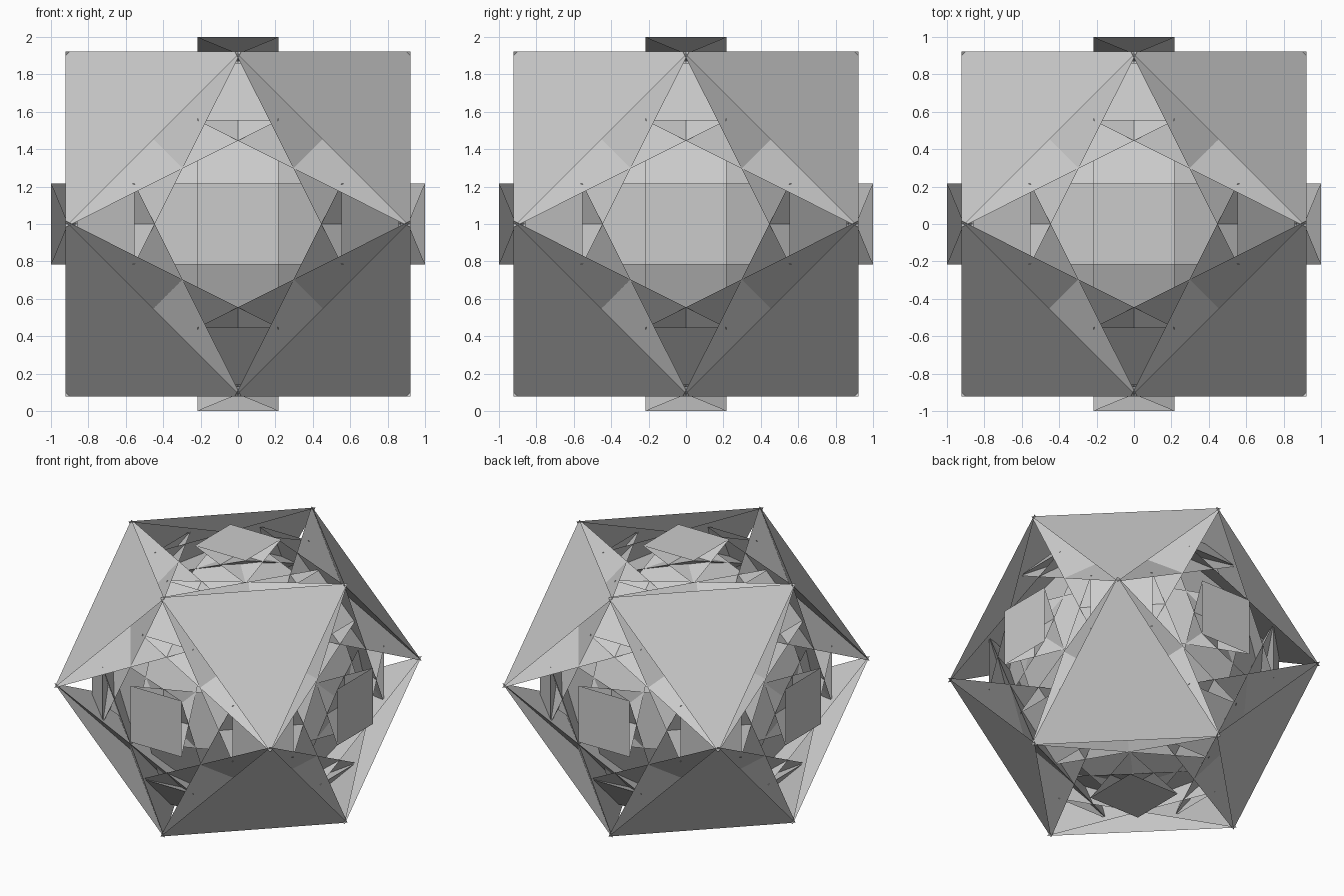
import bpy, bmesh
from itertools import permutations, product
from mathutils import Vector

if "Cube" in bpy.data.objects:
    bpy.data.objects.remove(bpy.data.objects["Cube"])

S = 2 ** 0.5 - 1
TRI_SCALE, SQUARE_SCALE = -1.605, -0.523   # faces turned 180 degrees in their own planes
LIFT = Vector((0, 0, 1))

# guide solid: rhombicuboctahedron
guide = bmesh.new()
pts = {tuple(a * b for a, b in zip(p, s))
       for p in permutations((1, S, S)) for s in product((1, -1), repeat=3)}
for p in sorted(pts):
    guide.verts.new(p)
bmesh.ops.convex_hull(guide, input=guide.verts[:])
bmesh.ops.dissolve_limit(guide, angle_limit=0.01, verts=guide.verts[:], edges=guide.edges[:])
bmesh.ops.recalc_face_normals(guide, faces=guide.faces[:])


def corner(face, vert):
    """Corner of a plate: guide corner scaled through the face centre."""
    c = face.calc_center_median()
    k = TRI_SCALE if len(face.verts) == 3 else SQUARE_SCALE
    return c + (vert.co - c) * k


def make(name, polys):
    """Object from polygons, each wound to face outward."""
    bm = bmesh.new()
    for poly in polys:
        f = bm.faces.new([bm.verts.new(p) for p in poly])
        f.normal_update()
        if f.normal.dot(f.calc_center_median()) < 0:
            f.normal_flip()
    bmesh.ops.remove_doubles(bm, verts=bm.verts[:], dist=1e-5)
    bmesh.ops.translate(bm, verts=bm.verts[:], vec=LIFT)
    me = bpy.data.meshes.new(name)
    bm.to_mesh(me)
    bm.free()
    bpy.context.collection.objects.link(bpy.data.objects.new(name, me))


# flat plates
for name, n in (("triangle_plates", 3), ("square_plates", 4)):
    make(name, [[corner(f, v) for v in f.verts] for f in guide.faces if len(f.verts) == n])

# sloping webs joining neighbouring plates across each guide edge
webs = []
for e in guide.edges:
    (a, b), (f, g) = e.verts, e.link_faces
    webs.append([corner(f, a), corner(f, b), corner(g, b), corner(g, a)])
make("edge_webs", webs)

# kite-shaped facets joining the four plates around each guide vertex
kites = []
for v in guide.verts:
    tri = next(f for f in v.link_faces if len(f.verts) == 3)
    sides = [f for f in v.link_faces if f != tri and any(e in tri.edges for e in f.edges)]
    far = next(f for f in v.link_faces if f != tri and f not in sides)
    q, r = (corner(f, v) for f in sides)
    kites += [[corner(far, v), q, r], [corner(tri, v), q, r]]
make("corner_kites", kites)
guide.free()
